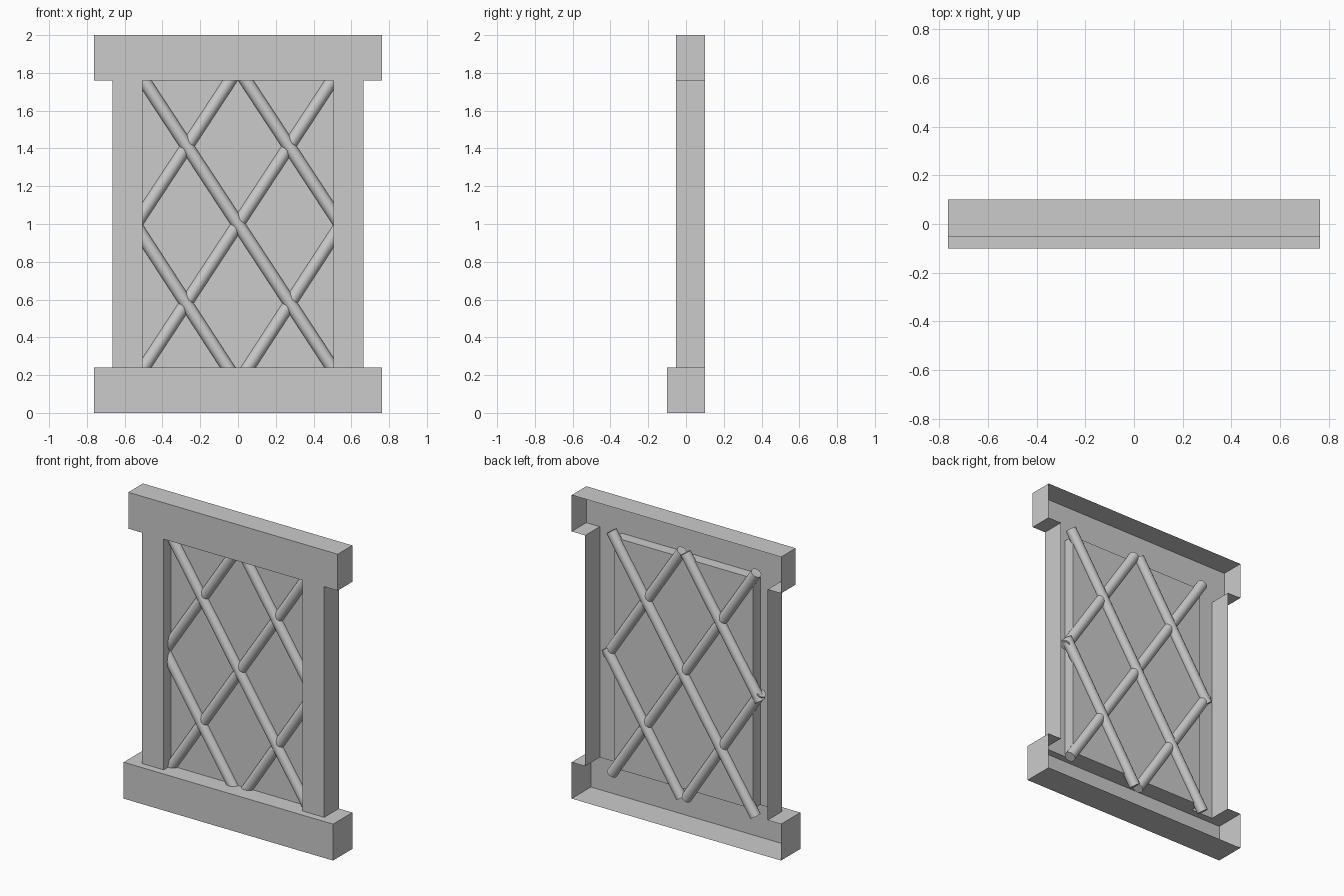
import bpy, bmesh, math
from mathutils import Vector

if "Cube" in bpy.data.objects:
    bpy.data.objects.remove(bpy.data.objects["Cube"])

# main dimensions: half widths, depths and heights
W, PO, PI = 0.763, 0.665, 0.505
FRONT, BACK, SILL_FRONT, PANE = -0.052, 0.10, -0.10, 0.022
Z0, Z1, Z2, Z3 = 0.0, 0.24, 1.76, 2.0


def sheets(name, rects):
    """Right half from flat rectangles (corner, corner, normal), mirrored in x."""
    bm = bmesh.new()
    for a, b, n in rects:
        n = Vector(n)
        k = [i for i in range(3) if n[i] == 0]
        pts = []
        for s, t in ((0, 0), (1, 0), (1, 1), (0, 1)):
            p = list(a)
            p[k[0]] = (a, b)[s][k[0]]
            p[k[1]] = (a, b)[t][k[1]]
            pts.append(bm.verts.new(p))
        f = bm.faces.new(pts)
        f.normal_update()
        if f.normal.dot(n) < 0:
            f.normal_flip()
    bmesh.ops.remove_doubles(bm, verts=bm.verts, dist=1e-5)
    me = bpy.data.meshes.new(name)
    bm.to_mesh(me)
    bm.free()
    ob = bpy.data.objects.new(name, me)
    bpy.context.collection.objects.link(ob)
    m = ob.modifiers.new("mirror", 'MIRROR')
    m.use_clip = True
    return ob


def beam(name, front, z0, z1, up):
    """Hollow beam, open at the back, with openings where the pillars enter."""
    outer, inner = (z0, z1) if up > 0 else (z1, z0)
    rects = [
        ((0, front, z0), (W, front, z1), (0, -1, 0)),
        ((W, front, z0), (W, BACK, z1), (1, 0, 0)),
        ((0, front, outer), (W, BACK, outer), (0, 0, -up)),
        ((PO, front, inner), (W, BACK, inner), (0, 0, up)),
        ((0, front, inner), (PI, PANE, inner), (0, 0, up)),
    ]
    if front < FRONT:
        rects.append(((PI, front, inner), (PO, FRONT, inner), (0, 0, up)))
    return sheets(name, rects)


# frame
beam("sill", SILL_FRONT, Z0, Z1, 1)
beam("lintel", FRONT, Z2, Z3, -1)
sheets("side_pillars", [
    ((PI, FRONT, Z1), (PO, FRONT, Z2), (0, -1, 0)),
    ((PO, FRONT, Z1), (PO, BACK, Z2), (1, 0, 0)),
    ((PI, FRONT, Z1), (PI, PANE, Z2), (-1, 0, 0)),
])

# window pane
sheets("pane", [((0, PANE, Z1), (PI, PANE, Z2), (0, -1, 0))])


# lattice rods
def rod(name, x0, z0, x1, z1, y):
    a, b = Vector((x0, y, z0)), Vector((x1, y, z1))
    d = b - a
    bpy.ops.mesh.primitive_cylinder_add(vertices=16, radius=0.034, depth=d.length,
                                        location=(a + b) / 2)
    ob = bpy.context.object
    ob.name = name
    ob.rotation_euler = d.to_track_quat('Z', 'Y').to_euler()
    bpy.ops.object.shade_smooth_by_angle(angle=math.radians(40))


for s, label, y in ((1, "rising", PANE + 0.004), (-1, "falling", PANE - 0.004)):
    rod(f"lattice_{label}_long", -0.525 * s, 0.20, 0.525 * s, 1.80, y)
    rod(f"lattice_{label}_upper", -0.56 * s, 0.97, -0.015 * s, 1.80, y)
    rod(f"lattice_{label}_lower", 0.015 * s, 0.18, 0.56 * s, 1.02, y)
